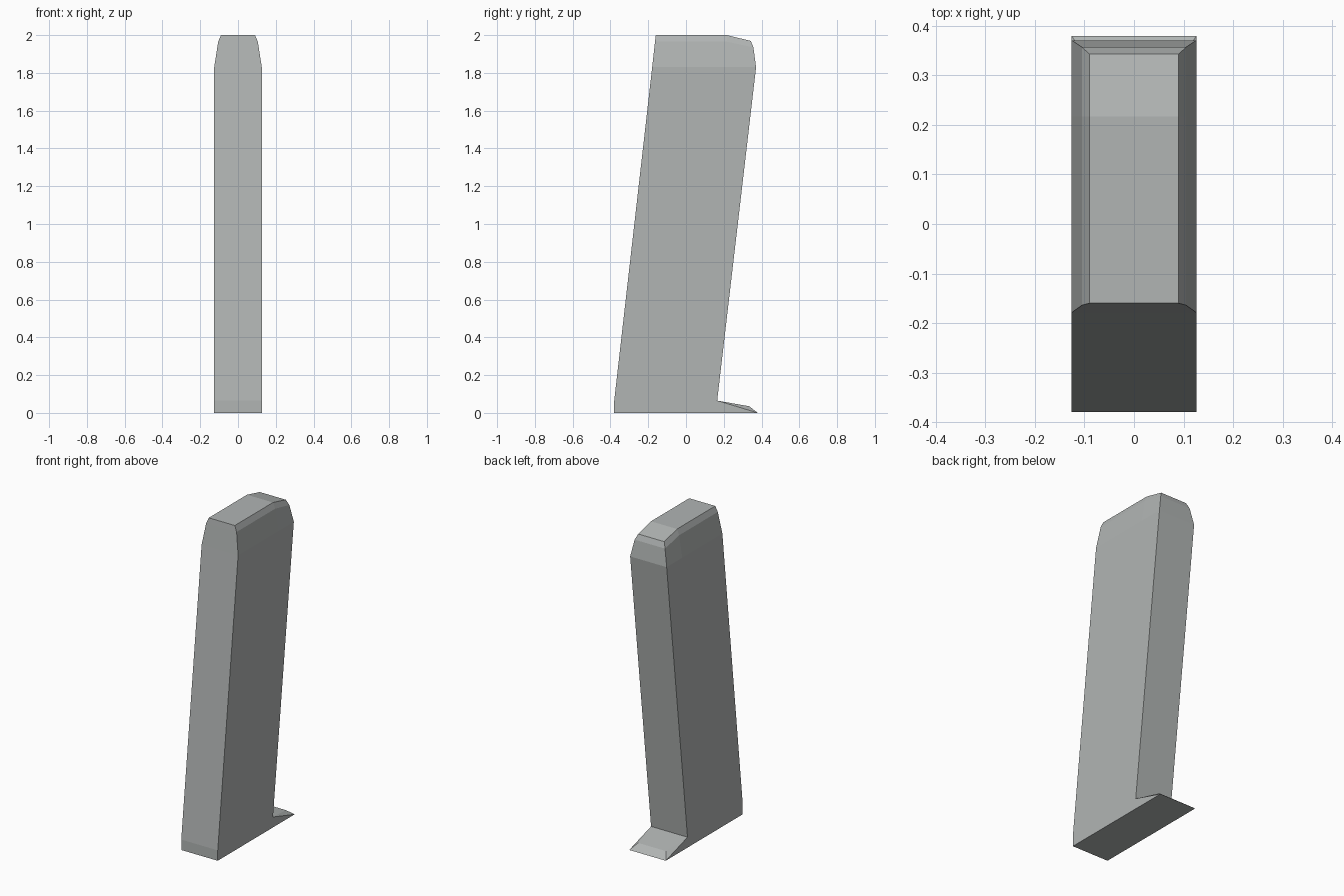
import bpy
import bmesh

if "Cube" in bpy.data.objects:
    bpy.data.objects.remove(bpy.data.objects["Cube"])

grey = bpy.data.materials.new("stone_grey")
grey.diffuse_color = (0.44, 0.46, 0.455, 1)
grey.use_nodes = True
grey.node_tree.nodes["Principled BSDF"].inputs["Base Color"].default_value = grey.diffuse_color


def make_object(name, bm):
    bmesh.ops.recalc_face_normals(bm, faces=bm.faces)
    mesh = bpy.data.meshes.new(name)
    bm.to_mesh(mesh)
    bm.free()
    mesh.materials.append(grey)
    obj = bpy.data.objects.new(name, mesh)
    bpy.context.collection.objects.link(obj)
    return obj


HALF = 0.126   # half width of slab and foot
STEP = 0.065   # height where the slab starts to lean

# Leaning slab: rings of (half width, side points (y, z) from front to back)
levels = [
    (HALF, [(-0.38, 0), (-0.1, 0), (0.165, 0)]),
    (HALF, [(-0.38, STEP), (-0.1, STEP), (0.165, STEP)]),
    (HALF, [(-0.179, 1.83), (0.217, 1.83), (0.371, 1.83)]),
    (0.105, [(-0.164, 1.965), (0.217, 1.965), (0.357, 1.935)]),
    (0.09, [(-0.16, 2.0), (0.217, 2.0), (0.343, 1.969)]),
]
bm = bmesh.new()
rings = []
for w, pts in levels:
    right = [bm.verts.new((w, y, z)) for y, z in pts]
    left = [bm.verts.new((-w, y, z)) for y, z in reversed(pts)]
    rings.append(right + left)
for k in range(len(rings) - 1):
    a, b = rings[k], rings[k + 1]
    for i in range(6):
        j = (i + 1) % 6
        if k == 0 and i == 2:
            continue            # opening covered by the foot
        bm.faces.new((a[i], a[j], b[j], b[i]))
bm.faces.new(rings[0])          # underside
top = rings[-1]
bm.faces.new((top[0], top[1], top[4], top[5]))   # flat top
bm.faces.new((top[1], top[2], top[3], top[4]))   # sloped top
make_object("leaning_slab", bm)

# Low wedge foot at the back, narrowing to a bevelled lip
bm = bmesh.new()
sides = []
for s in (1, -1):
    base, tip, corner, lip = [bm.verts.new((s * x, y, z)) for x, y, z in (
        (HALF, 0.165, 0), (HALF, 0.38, 0),
        (HALF, 0.165, STEP), (0.096, 0.335, 0.035))]
    bm.faces.new((base, tip, corner))    # upright side
    bm.faces.new((corner, tip, lip))     # side bevel
    sides.append((base, tip, lip, corner))
for i in range(3):                       # underside, end, top
    r, l = sides
    bm.faces.new((r[i], r[i + 1], l[i + 1], l[i]))
make_object("back_foot", bm)
